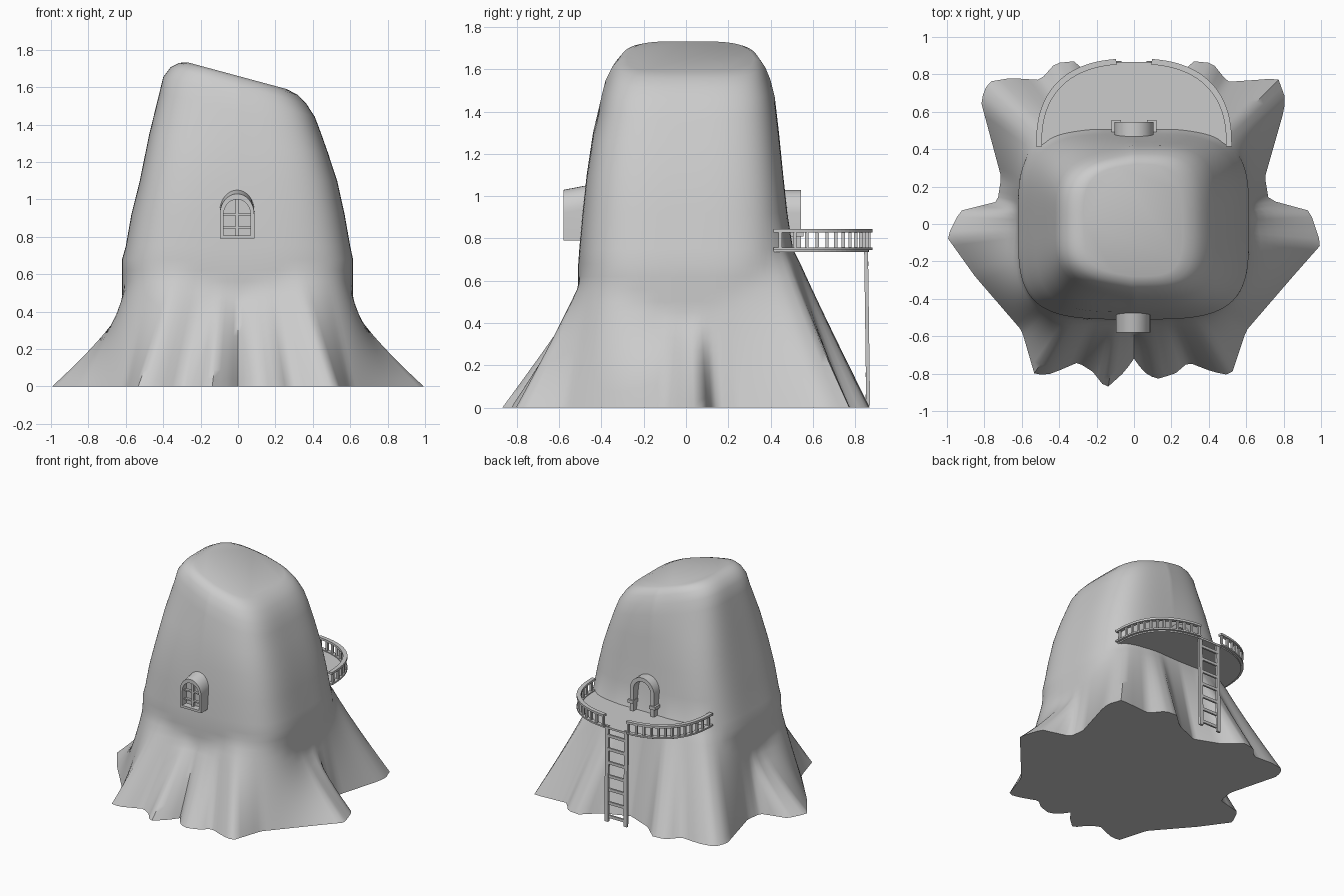
import bpy, bmesh, math
from mathutils import Vector

if "Cube" in bpy.data.objects:
    bpy.data.objects.remove(bpy.data.objects["Cube"])

grey = bpy.data.materials.new("plain_grey")
grey.use_nodes = True
colour = (0.6, 0.6, 0.6, 1)
grey.diffuse_color = colour
grey.node_tree.nodes["Principled BSDF"].inputs["Base Color"].default_value = colour


def finish(name, bm, smooth=None):
    bmesh.ops.recalc_face_normals(bm, faces=bm.faces)
    mesh = bpy.data.meshes.new(name)
    bm.to_mesh(mesh)
    bm.free()
    obj = bpy.data.objects.new(name, mesh)
    bpy.context.collection.objects.link(obj)
    mesh.materials.append(grey)
    if smooth:
        bpy.ops.object.select_all(action='DESELECT')
        obj.select_set(True)
        bpy.context.view_layer.objects.active = obj
        bpy.ops.object.shade_smooth_by_angle(angle=math.radians(smooth))
    return obj


def loft(bm, rings, closed=True):
    """Join rings of points with quads; returns the vertex rings."""
    vs = [[bm.verts.new(p) for p in ring] for ring in rings]
    n = len(vs[0])
    for a, b in zip(vs, vs[1:]):
        for i in range(n if closed else n - 1):
            j = (i + 1) % n
            bm.faces.new((a[i], a[j], b[j], b[i]))
    return vs


def bar(bm, a, b, width, depth):
    """Box beam from a to b."""
    a, b = Vector(a), Vector(b)
    d = (b - a).normalized()
    up = Vector((0, 0, 1)) if abs(d.z) < 0.9 else Vector((0, 1, 0))
    s = d.cross(up).normalized()
    t = s.cross(d)
    corners = [(s * i * width + t * j * depth) / 2
               for i, j in ((-1, -1), (1, -1), (1, 1), (-1, 1))]
    ends = loft(bm, [[p + c for c in corners] for p in (a, b)])
    for e in ends:
        bm.faces.new(e)


# Trunk: rooted outline at the ground blending into a rounded box
outline = [(1, -.11), (.94, .07), (.72, .13), (.7, .25), (.8, .6), (.81, .67),
           (.77, .78), (.65, .77), (.5, .76), (.42, .86), (.32, .87), (.2, .76),
           (0, .68), (-.2, .76), (-.32, .87), (-.42, .86), (-.5, .77), (-.66, .78),
           (-.78, .76), (-.82, .66), (-.71, .25), (-.73, .12), (-.93, .07),
           (-1, -.07), (-.85, -.28), (-.6, -.57), (-.53, -.81), (-.44, -.8),
           (-.3, -.74), (-.22, -.79), (-.15, -.88), (-.05, -.79), (0, -.72),
           (.05, -.79), (.12, -.83), (.22, -.8), (.29, -.74), (.42, -.79),
           (.52, -.81), (.6, -.57), (.85, -.28)]
polar = sorted((math.atan2(y, x), math.hypot(x, y)) for x, y in outline)
polar = ([(polar[-1][0] - math.tau, polar[-1][1])] + polar
         + [(polar[0][0] + math.tau, polar[0][1])])


def root_radius(t):
    for (a, ra), (b, rb) in zip(polar, polar[1:]):
        if a <= t <= b:
            # straight line between two polar points
            return (ra * rb * math.sin(b - a)
                    / (ra * math.sin(t - a) + rb * math.sin(b - t)))


def box_radius(t, left, right, front, back, n=3.8):
    c, s = math.cos(t), math.sin(t)
    hx, hy = (right if c > 0 else left), (back if s > 0 else front)
    return (abs(c / hx) ** n + abs(s / hy) ** n) ** (-1 / n)


def root_weight(t, z):
    """Roots climb highest at the back and the front corners, lowest at the sides."""
    c, s = math.cos(t), math.sin(t)
    top = .5 - .08 * c ** 8
    if s > 0:
        top += .27 * min(1, 1.4 * s) ** 1.5
    else:
        top += .12 * math.sin(2 * t) ** 2
    return max(0, 1 - z / top) ** (1.05 + .2 * c ** 4)


SEG = 160
angles = [-math.pi + math.tau * i / SEG for i in range(SEG)]
waist = (.62, .615, .51, .505)
heights = (0, .04, .09, .15, .21, .27, .33, .39, .45, .5, .56, .62, .68)
levels = [(z, *waist, 0) for z in heights]
# height, left, right, front, back, slant
levels += [(.75, .6, .6, .505, .5, 0), (.92, .57, .57, .49, .48, 0),
           (1.1, .525, .53, .47, .46, 0), (1.3, .475, .48, .44, .44, .1),
           (1.47, .42, .44, .4, .42, .24), (1.55, .4, .41, .38, .4, .26),
           (1.61, .36, .365, .35, .375, .27), (1.645, .315, .32, .32, .35, .27),
           (1.66, .27, .26, .28, .32, .27)]
rings = []
for z, l, r_, f, b, slant in levels:
    ring = []
    for t in angles:
        w = root_weight(t, z)
        r = box_radius(t, l, r_, f, b) * (1 - w) + root_radius(t) * w
        x, y = r * math.cos(t), r * math.sin(t)
        # the raised side of the slanted top narrows
        ring.append((x, y * (1 + 1.8 * slant * min(x, 0)), z - slant * x))
    rings.append(ring)
bm = bmesh.new()
vs = loft(bm, rings)
bm.faces.new(vs[0])
bm.faces.new(vs[-1])
finish("trunk", bm, 50)


def arch(cx, half, base, spring, rise, y, lift=0):
    pts = [(cx + half, y, base)]
    for i in range(17):
        a = math.pi * i / 16
        pts.append((cx + half * math.cos(a), y, spring + rise * math.sin(a) + lift))
    return pts + [(cx - half, y, base)]


def arch_frame(name, outer, inner, y0, y1, lift, sill):
    bm = bmesh.new()
    loops = [arch(*outer, y0), arch(*outer, y1, lift),
             arch(*inner, y1, lift), arch(*inner, y0), arch(*outer, y0)]
    loft(bm, loops, closed=sill)
    bmesh.ops.remove_doubles(bm, verts=bm.verts, dist=1e-5)
    if not sill:
        bmesh.ops.holes_fill(bm, edges=bm.edges)
    finish(name, bm, 30)


def arch_panel(name, shape, y):
    bm = bmesh.new()
    vs = loft(bm, [arch(*shape, y), arch(*shape, y + .008)])
    for v in vs:
        bm.faces.new(v)
    finish(name, bm)


# Front window: deep hood, pane and glazing bars
arch_frame("window_frame", (-.005, .092, .79, .92, .11), (-.005, .072, .808, .92, .08),
           -.58, -.45, .025, True)
arch_panel("window_pane", (-.005, .08, .8, .92, .085), -.53)
bm = bmesh.new()
bar(bm, (-.005, -.545, .8), (-.005, -.545, 1.0), .016, .02)
for z in (.85, .92):
    bar(bm, (-.08, -.545, z), (.07, -.545, z), .02, .01)
finish("window_bars", bm)

# Back door: arched surround with blocks at the sides
arch_frame("door_frame", (0, .105, .75, .92, .11), (0, .075, .75, .92, .08),
           .545, .44, 0, False)
bm = bmesh.new()
for s in (-1, 1):
    bar(bm, (s * .095, .51, .81), (s * .095, .51, .835), .05, .09)
finish("door_blocks", bm)


# Balcony: half-oval deck against the trunk
def oval(t, inset=0):
    c, s = math.cos(t), abs(math.sin(t))
    return ((.515 - inset) * math.copysign(abs(c) ** .8, c),
            .415 + (.462 - inset) * s ** .8)


bm = bmesh.new()
arc = [oval(math.pi * i / 40, .01) for i in range(41)]
vs = loft(bm, [[(x, y, z) for x, y in arc] for z in (.735, .75)])
for v in vs:
    bm.faces.new(v)
finish("balcony_deck", bm)

# Railing on both sides of the ladder gap
bm = bmesh.new()
sweep = math.radians(83)
for side in (0, 1):
    def at(f, inset=.0):
        t = sweep * f
        x, y = oval(t, inset)
        return (-x if side else x), y
    for low, high in ((.745, .757), (.828, .845)):
        sections = []
        for i in range(25):
            a, b = at(i / 24, -.008), at(i / 24, .022)
            sections.append([(*a, low), (*b, low), (*b, high), (*a, high)])
        ends = loft(bm, sections)
        bm.faces.new(ends[0])
        bm.faces.new(ends[-1])
    for i in range(13):
        x, y = at((i + .3) / 12.5, .007)
        bar(bm, (x, y, .75), (x, y, .835), .016, .016)
finish("balcony_railing", bm)

# Ladder
bm = bmesh.new()
for s in (-1, 1):
    bar(bm, (s * .082, .862, .01), (s * .082, .852, .755), .03, .018)
for i in range(7):
    z = .05 + i * .105
    bar(bm, (-.08, .857, z), (.08, .857, z), .014, .022)
finish("ladder", bm)
